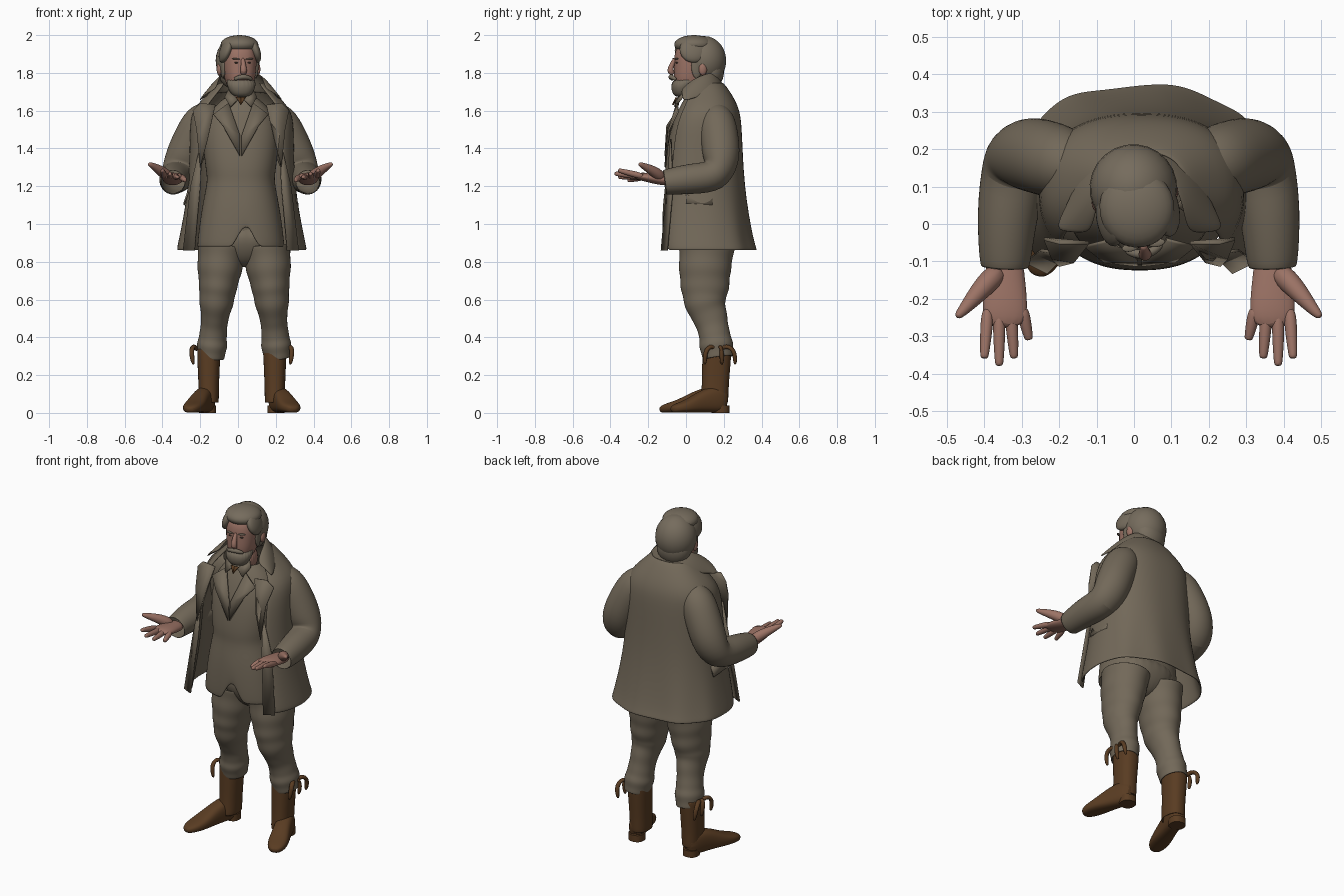
import bpy, bmesh, math
from mathutils import Matrix, Vector

if "Cube" in bpy.data.objects:
    bpy.data.objects.remove(bpy.data.objects["Cube"])


def material(name, *rgb):
    mat = bpy.data.materials.new(name)
    mat.use_nodes = True
    mat.diffuse_color = (*rgb, 1)
    mat.node_tree.nodes["Principled BSDF"].inputs["Base Color"].default_value = (*rgb, 1)
    return mat


CLOTH = material("taupe cloth", 0.17, 0.14, 0.1)
HAIR = material("grey hair", 0.18, 0.15, 0.11)
SKIN = material("skin", 0.33, 0.17, 0.13)
LEATHER = material("brown leather", 0.1, 0.045, 0.016)
DARK = material("dark eyes", 0.06, 0.04, 0.03)
CENTRE = 0.015  # x of the body's mirror plane
SIDES = {"right": -1, "left": 1}


def finish(name, bm, mat, thick=0, smooth=2):
    bmesh.ops.recalc_face_normals(bm, faces=bm.faces)
    mesh = bpy.data.meshes.new(name)
    bm.to_mesh(mesh)
    bm.free()
    mesh.materials.append(mat)
    mesh.shade_smooth()
    mesh.set_sharp_from_angle(angle=math.radians(50))
    part = bpy.data.objects.new(name, mesh)
    bpy.context.collection.objects.link(part)
    if thick:
        solid = part.modifiers.new("thickness", "SOLIDIFY")
        solid.thickness, solid.offset = thick, 0
    if smooth:
        subdivision = part.modifiers.new("rounding", "SUBSURF")
        subdivision.levels = subdivision.render_levels = smooth
    return part


def loft(name, rows, mat, closed=True, caps=True, **options):
    """Join rows of points with quads."""
    bm = bmesh.new()
    rings = [[bm.verts.new(point) for point in row] for row in rows]
    count = len(rings[0])
    for lower, upper in zip(rings, rings[1:]):
        for i in range(count if closed else count - 1):
            j = (i + 1) % count
            bm.faces.new((lower[i], lower[j], upper[j], upper[i]))
    if closed and caps:
        bm.faces.new(rings[0])
        bm.faces.new(rings[-1])
    return finish(name, bm, mat, **options)


def power(value, exponent):
    return math.copysign(abs(value) ** exponent, value)


def level_rows(x, sections, count=24, sweep=math.pi, exponent=0.85):
    """Level rounded sections (height, half width, front, back), swept from the back."""
    rows = []
    for height, half, front, back in sections:
        middle, depth = (front + back) / 2, (back - front) / 2
        steps = count if sweep == math.pi else count - 1
        angles = [sweep * (2 * i / steps - 1) for i in range(count)]
        rows.append([Vector((x + half * power(math.sin(a), exponent),
                             middle + depth * power(math.cos(a), exponent), height)) for a in angles])
    return rows


def tube(name, path, mat, across=(0, 0, 1), count=12, exponent=1, **options):
    """Oval tube along a path of (x, y, z, half width, half height)."""
    points, rows = [Vector(step[:3]) for step in path], []
    angles = [math.tau * k / count for k in range(count)]
    for i, step in enumerate(path):
        along = (points[min(i + 1, len(points) - 1)] - points[max(i - 1, 0)]).normalized()
        side = Vector(across).cross(along).normalized()
        up = along.cross(side)
        rows.append([points[i] + side * step[3] * power(math.cos(a), exponent)
                     + up * step[-1] * power(math.sin(a), exponent) for a in angles])
    return loft(name, rows, mat, **options)


def ball(name, place, size, mat, tilt=0):
    bm = bmesh.new()
    bmesh.ops.create_uvsphere(bm, u_segments=24, v_segments=14, radius=1)
    bm.transform(Matrix.Translation(place) @ Matrix.Rotation(tilt, 4, "Y") @ Matrix.Diagonal((*size, 1)))
    return finish(name, bm, mat, smooth=0)


def mirror(points):
    return [(2 * CENTRE - x, *rest) for x, *rest in points]


def plates(name, points, mat):
    """Thin cloth panel on both sides of the body."""
    for side, outline in (("right", points), ("left", mirror(points))):
        bm = bmesh.new()
        bm.faces.new([bm.verts.new(point) for point in outline])
        finish(f"{side}_{name}", bm, mat, thick=0.009, smooth=0)


# Overcoat: open at the front, slightly wavy at the hem
coat = level_rows(0.02, [(0.86, 0.34, -0.18, 0.37), (0.9, 0.33, -0.18, 0.35), (1.2, 0.27, -0.15, 0.3),
                         (1.5, 0.27, -0.12, 0.29), (1.6, 0.26, -0.07, 0.28), (1.68, 0.18, -0.02, 0.24),
                         (1.75, 0.11, 0.02, 0.19)], count=30, sweep=math.radians(131))
for row in coat[:2]:
    for i, point in enumerate(row):
        point.y += 0.007 * math.sin(i * 1.3)
loft("overcoat", coat, CLOTH, closed=False, thick=0.014)

# Raised coat collar, flaring to points at the front
inner = [(-0.11, -0.03, 1.71), (-0.1, 0.05, 1.78), (-0.07, 0.13, 1.8), (CENTRE, 0.16, 1.81)]
outer = [(-0.22, -0.02, 1.64), (-0.18, 0.05, 1.67), (-0.13, 0.17, 1.69), (CENTRE, 0.22, 1.7)]
edges = [[Vector(p) for p in half + mirror(half[:-1])[::-1]] for half in (inner, outer)]
fold = [(a + b) / 2 + Vector((0, 0, 0.02)) for a, b in zip(*edges)]
loft("coat_collar", [edges[0], fold, edges[1]], CLOTH, closed=False, thick=0.012)

# Jacket: waisted, with a notch cut into the front hem
jacket = level_rows(CENTRE, [(0.87, 0.23, -0.12, 0.22), (1.1, 0.2, -0.12, 0.22), (1.23, 0.17, -0.1, 0.22),
                             (1.28, 0.18, -0.11, 0.22), (1.45, 0.2, -0.09, 0.22), (1.58, 0.18, -0.05, 0.22),
                             (1.67, 0.08, 0, 0.15)], count=48)
for point in jacket[0]:
    if point.y < 0:
        point.z += max(0, 0.16 - 2.5 * abs(point.x - 0.04))
loft("jacket", jacket, CLOTH, caps=False, thick=0.01)

# Lapels, shirt collar, loose coat fronts, pockets and neckerchief
plates("coat_lapel", [(-0.2, -0.05, 1.64), (-0.24, -0.04, 1.6), (-0.22, -0.09, 1.5), (-0.2, -0.11, 1.3),
                      (-0.16, -0.1, 1.45), (-0.12, -0.05, 1.63)], CLOTH)
plates("jacket_lapel", [(-0.05, -0.04, 1.64), (-0.13, -0.06, 1.58), (-0.08, -0.1, 1.52), (0.01, -0.11, 1.36),
                        (0.01, -0.1, 1.47)], CLOTH)
plates("shirt_collar", [(-0.05, 0, 1.71), (-0.07, -0.02, 1.67), (-0.04, -0.06, 1.62), (0, -0.05, 1.66)], CLOTH)
plates("coat_front", [(-0.19, -0.08, 1.45), (-0.2, -0.1, 1.2), (-0.23, -0.13, 0.86), (-0.29, -0.1, 0.86),
                      (-0.25, -0.07, 1.2)], CLOTH)
plates("pocket_flap", [(-0.265, 0, 1.17), (-0.265, 0.14, 1.16), (-0.285, 0.14, 1.1), (-0.285, 0, 1.11)], CLOTH)
plates("neckerchief", [(-0.01, -0.05, 1.67), (CENTRE, -0.05, 1.67), (CENTRE, -0.07, 1.63)], LEATHER)

# Sleeves and palm-up hands
for side, sign in SIDES.items():
    def limb(name, path, mat, **options):
        placed = path if sign > 0 else [(0.025 - x, *rest) for x, *rest in path]
        tube(f"{side}_{name}", placed, mat, **options)

    limb("sleeve", [(0.16, 0.14, 1.61, 0.05), (0.21, 0.16, 1.56, 0.1), (0.27, 0.18, 1.45, 0.1), (0.32, 0.19, 1.33, 0.1),
                    (0.34, 0.16, 1.25, 0.09), (0.365, 0.03, 1.24, 0.08), (0.37, -0.12, 1.22, 0.065)],
         CLOTH, across=(1, 0, 0), caps=False, thick=0.01)
    limb("palm", [(0.37, -0.08, 1.23, 0.05, 0.03), (0.37, -0.14, 1.235, 0.055, 0.03), (0.37, -0.22, 1.25, 0.065, 0.025),
                  (0.37, -0.28, 1.255, 0.055, 0.015)], SKIN)
    reaches = {"index": 0.36, "middle": 0.38, "ring": 0.36, "little": 0.31}
    for i, (finger, reach) in enumerate(reaches.items()):
        x, rise = 0.415 - 0.03 * i, 0.035 - 0.018 * i
        limb(finger + "_finger", [(x + 0.01 * (1 - i) * t, -0.22 + (0.22 - reach) * t, 1.25 + rise * t, 0.019 - 0.008 * t ** 3)
                                  for t in (0, 0.5, 0.9, 1)], SKIN, count=8)
    limb("thumb", [(0.38, -0.12, 1.24, 0.035), (0.43, -0.17, 1.28, 0.032), (0.48, -0.23, 1.31, 0.017),
                   (0.5, -0.25, 1.32, 0.01)], SKIN, count=8)

# Trousers: seat, and baggy legs creased towards the boots
loft("trouser_seat", level_rows(0.03, [(0.77, 0.04, 0.05, 0.15), (0.85, 0.17, -0.02, 0.24), (1, 0.22, -0.05, 0.25)]), CLOTH)
hip_to_hem = [(0.88, 0.11, 0.13, 0.15), (0.76, 0.1, 0.12, 0.14), (0.66, 0.1, 0.1, 0.13), (0.58, 0.1, 0.09, 0.11),
              (0.5, 0.13, 0.07, 0.09), (0.42, 0.15, 0.07, 0.08), (0.36, 0.16, 0.08, 0.09), (0.29, 0.17, 0.07, 0.08)]
for side, hip in (("right", -0.085), ("left", 0.15)):
    spread = 0.1 * SIDES[side]
    leg = [(hip + spread * (0.88 - z), y, z, wide, deep) for z, y, wide, deep in hip_to_hem]
    path = leg[:1]
    for above, below in zip(leg, leg[1:]):
        crease = [(a + b) / 2 for a, b in zip(above, below)]
        path += [(*crease[:3], crease[3] * 0.93, crease[4] * 0.93), below]
    tube(side + "_trouser_leg", path, CLOTH, across=(0, 1, 0), count=16, caps=False, thick=0.01)

# Boots: shaft, turned-out foot, heel and loose straps
for side, heel, toe in (("right", (-0.15, 0.22), (-0.26, -0.14)), ("left", (0.19, 0.22), (0.3, -0.08))):
    start, stride, sign = Vector(heel), Vector(toe) - Vector(heel), SIDES[side]
    ankle = start.x + 0.005 * sign
    shaft = level_rows(ankle, [(0.05, 0.05, 0.08, 0.22), (0.14, 0.048, 0.09, 0.22), (0.35, 0.06, 0.09, 0.24)])
    loft(side + "_boot_shaft", shaft, LEATHER, caps=False, thick=0.01)
    foot = []
    for t, half, tall in ((0, 0.04, 0.12), (0.2, 0.05, 0.15), (0.45, 0.05, 0.12), (0.7, 0.06, 0.07),
                          (0.9, 0.05, 0.05), (1, 0.02, 0.03)):
        foot.append((*(start + stride * t), tall / 2, half, tall / 2))
    tube(side + "_boot_foot", foot, LEATHER, exponent=0.75, count=16)
    under = start + stride * 0.1
    sole = level_rows(under.x, [(z, 0.045, under.y - 0.05, under.y + 0.04) for z in (0, 0.04)])
    loft(side + "_boot_heel", sole, LEATHER, smooth=0)
    for i, back in enumerate((0.1, 0.19, 0.26)):
        x = ankle + 0.06 * sign
        strap = [(x, 0.17, 0.33, 0.014), (x + 0.02 * sign, (back + 0.17) / 2, 0.36, 0.016),
                 (x + 0.035 * sign, back, 0.33, 0.016), (x + 0.02 * sign, back, 0.25, 0.013)]
        tube(f"{side}_boot_strap_{i + 1}", strap, LEATHER, across=(1, 0.3, 0), count=6)

# Head: face, beard, swept hair and features
beard = level_rows(CENTRE, [(1.67, 0.04, -0.06, 0.02), (1.7, 0.07, -0.08, 0.05), (1.77, 0.09, -0.085, 0.08)])
for lift, row in enumerate(beard):
    for point in row:
        point.z += 0.2 * lift * max(0, point.y + 0.05)
face = level_rows(CENTRE, [(1.69, 0.05, -0.04, 0.08), (1.76, 0.08, -0.07, 0.13), (1.84, 0.09, -0.065, 0.15),
                           (1.92, 0.09, -0.065, 0.15), (1.97, 0.06, -0.02, 0.12)])
nose = [(CENTRE, -0.06, 1.88, 0.01), (CENTRE, -0.08, 1.84, 0.014), (CENTRE, -0.09, 1.81, 0.02), (CENTRE, -0.07, 1.79, 0.014)]
moustache = [(CENTRE + 0.05 * t, -0.085 + 0.02 * t * t, 1.78 - 0.015 * t * t, 0.014 - 0.004 * abs(t))
             for t in (-1, -0.5, 0, 0.5, 1)]
head = [loft("face", face, SKIN), loft("beard", beard, HAIR),
        tube("nose", nose, SKIN, across=(0, 1, 0)), tube("moustache", moustache, HAIR),
        ball("hair_back", (CENTRE, 0.095, 1.865), (0.117, 0.117, 0.13), HAIR),
        ball("hair_top", (CENTRE, 0.04, 1.95), (0.1, 0.105, 0.05), HAIR),
        ball("hair_nape", (CENTRE, 0.125, 1.81), (0.1, 0.075, 0.1), HAIR)]
for side, sign in SIDES.items():
    def feature(name, offset, y, z, size, mat, tilt=0):
        head.append(ball(f"{side}_{name}", (CENTRE + sign * offset, y, z), size, mat, tilt * sign))

    feature("swept_hair", 0.075, 0.025, 1.92, (0.03, 0.075, 0.07), HAIR, -0.35)
    feature("sideburn", 0.088, 0.04, 1.84, (0.013, 0.03, 0.07), HAIR)
    feature("ear", 0.103, 0.07, 1.82, (0.014, 0.022, 0.034), SKIN)
    feature("eyebrow", 0.036, -0.06, 1.874, (0.022, 0.011, 0.004), HAIR, -0.06)
    feature("eye", 0.034, -0.056, 1.854, (0.011, 0.009, 0.004), DARK)
turn = Matrix.Rotation(math.radians(10), 4, "Z")
for part in head:
    part.data.transform(turn)
loft("neck", level_rows(CENTRE, [(1.6, 0.06, 0, 0.13), (1.76, 0.06, 0, 0.13)]), SKIN)
